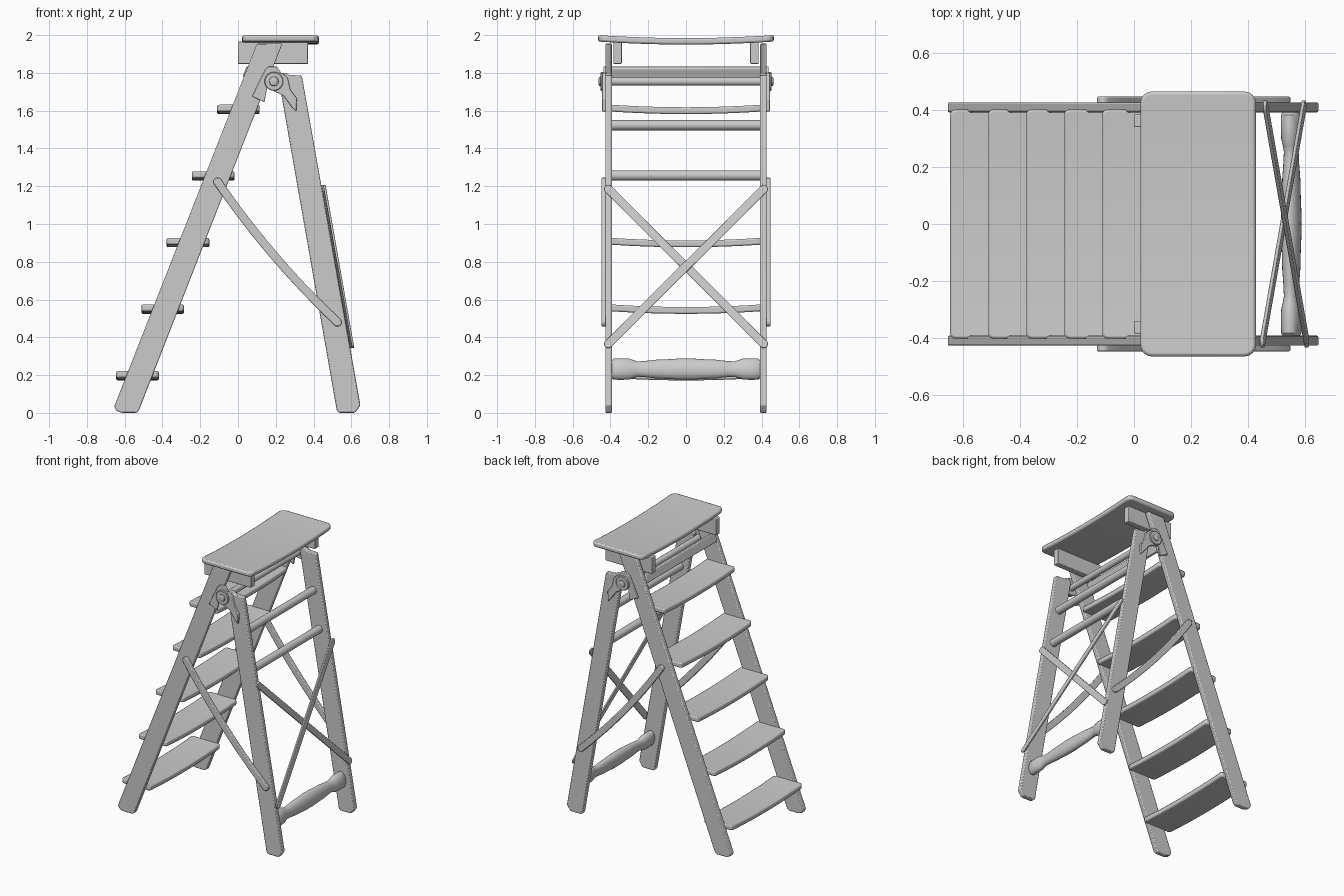
import bpy, bmesh
from math import sin, cos, pi, atan2
from mathutils import Vector, Matrix

if "Cube" in bpy.data.objects:
    bpy.data.objects.remove(bpy.data.objects["Cube"])

LEG_SLOPE = 0.176


def finish(name, bm, bevel=0.006):
    bmesh.ops.recalc_face_normals(bm, faces=bm.faces[:])
    me = bpy.data.meshes.new(name)
    bm.to_mesh(me)
    bm.free()
    ob = bpy.data.objects.new(name, me)
    bpy.context.collection.objects.link(ob)
    if bevel:
        m = ob.modifiers.new("bevel", 'BEVEL')
        m.width, m.segments, m.limit_method, m.angle_limit = bevel, 2, 'ANGLE', 0.6
    bpy.ops.object.select_all(action='DESELECT')
    ob.select_set(True)
    bpy.context.view_layer.objects.active = ob
    bpy.ops.object.shade_smooth_by_angle(angle=0.6)
    return ob


def prism(name, outline, w0, w1, fn, bevel=0.006):
    """Extrude a 2D outline from w0 to w1; fn maps (u, v, w) to space."""
    bm = bmesh.new()
    a = [bm.verts.new(fn(u, v, w0)) for u, v in outline]
    b = [bm.verts.new(fn(u, v, w1)) for u, v in outline]
    bm.faces.new(a)
    bm.faces.new(b[::-1])
    for i in range(len(a)):
        j = (i + 1) % len(a)
        bm.faces.new((a[i], b[i], b[j], a[j]))
    return finish(name, bm, bevel)


def strip(p, q, width, sag=0.0, n=12):
    """Outline of a round-ended bar from p to q, optionally bowed."""
    p, q = Vector(p), Vector(q)
    d = (q - p).normalized()
    nrm = Vector((-d.y, d.x))
    mid = [p.lerp(q, i / n) + nrm * sag * 4 * (i / n) * (1 - i / n) for i in range(n + 1)] if sag else [p, q]
    r = width / 2
    ang = atan2(nrm.y, nrm.x)
    cap = lambda c, s: [c + r * Vector((cos(ang + s - k * pi / 6), sin(ang + s - k * pi / 6))) for k in range(1, 6)]
    return ([m + nrm * r for m in mid] + cap(mid[-1], 0)
            + [m - nrm * r for m in mid[::-1]] + cap(mid[0], pi))


def board(name, x0, x1, half, z_end, thick, sag, corner, bevel):
    """Plank running along y, dished in the middle, with rounded plan corners."""
    n = 16
    ys = [half * (2 * i / n - 1) for i in range(n + 1)]
    top = [(y, z_end - sag * (1 - (y / half) ** 2)) for y in ys]
    out = top + [(y, z - thick) for y, z in top[::-1]]
    bm = bmesh.new()
    a = [bm.verts.new((x0, y, z)) for y, z in out]
    b = [bm.verts.new((x1, y, z)) for y, z in out]
    bm.faces.new(a)
    bm.faces.new(b[::-1])
    for i in range(len(a)):
        j = (i + 1) % len(a)
        bm.faces.new((a[i], b[i], b[j], a[j]))
    posts = [e for e in bm.edges
             if abs(e.verts[0].co.x - e.verts[1].co.x) < 1e-5
             and all(abs(abs(v.co.y) - half) < 1e-5 for v in e.verts)]
    bmesh.ops.bevel(bm, geom=posts, offset=corner, segments=4, profile=0.5, affect='EDGES')
    return finish(name, bm, bevel)


def lathe(name, x, z, profile, squash=1.0, tilt=0.0, bevel=0.0):
    """Turned part along y from (y, radius) pairs."""
    bm = bmesh.new()
    n = 24
    rot = Matrix.Rotation(tilt, 3, 'Y')
    rings = [[bm.verts.new(Vector((x, y, z)) + rot @ Vector((r * squash * cos(2 * pi * k / n), 0, r * sin(2 * pi * k / n))))
              for k in range(n)] for y, r in profile]
    for a, b in zip(rings, rings[1:]):
        for k in range(n):
            bm.faces.new((a[k], a[(k + 1) % n], b[(k + 1) % n], b[k]))
    bm.faces.new(rings[0])
    bm.faces.new(rings[-1][::-1])
    return finish(name, bm, bevel)


# Dished seat and five treads
board("seat", 0.022, 0.428, 0.465, 2.0, 0.034, 0.016, 0.04, 0.010)
for i in range(5):
    x = -0.645 + 0.1335 * i
    board(f"tread_{i + 1}", x, x + 0.226, 0.402, 0.222 + 0.3525 * i, 0.036, 0.014, 0.018, 0.008)

# Parts mirrored to both sides
for side, s in (("right", -1), ("left", 1)):
    fn = lambda u, v, w, s=s: (u, s * w, v)
    prism(f"front_rail_{side}",
          [(-0.655, 0.035), (-0.645, 0.012), (-0.62, 0.002), (-0.61, 0), (-0.54, 0), (-0.525, 0.012), (0.235, 1.955), (0.10, 1.955)],
          0.392, 0.427, fn)
    prism(f"back_leg_{side}",
          [(0.212, 1.785), (0.225, 1.80), (0.26, 1.80), (0.265, 1.79), (0.338, 1.785), (0.648, 0.04), (0.622, 0.003), (0.61, 0), (0.535, 0), (0.523, 0.012)],
          0.392, 0.427, fn)
    prism(f"seat_block_{side}", [(0, 1.848), (0.37, 1.848), (0.37, 1.965), (0, 1.965)], 0.34, 0.385, fn, 0.004)
    # Hinge leaves and pivot
    prism(f"front_hinge_leaf_{side}",
          [(0.145, 1.82), (0.165, 1.835), (0.205, 1.835), (0.235, 1.79), (0.24, 1.735), (0.20, 1.71), (0.155, 1.725), (0.14, 1.645), (0.075, 1.675), (0.105, 1.74)],
          0.424, 0.438, fn, 0.004)
    prism(f"back_hinge_leaf_{side}",
          [(0.155, 1.73), (0.15, 1.775), (0.19, 1.80), (0.235, 1.80), (0.262, 1.775), (0.278, 1.71), (0.312, 1.665), (0.308, 1.595), (0.285, 1.62), (0.24, 1.68), (0.185, 1.705)],
          0.424, 0.445, fn, 0.004)
    lathe(f"pivot_knob_{side}", 0.19, 1.755,
          [(s * 0.42, 0.05), (s * 0.45, 0.05), (s * 0.453, 0.046), (s * 0.453, 0.025), (s * 0.46, 0.023), (s * 0.464, 0.014)])
    # Curved side stay
    prism(f"side_stay_{side}", strip((-0.108, 1.223), (0.527, 0.48), 0.045, -0.026), 0.424, 0.447, fn, 0.005)

# Tilted crossbar on the front edge of the rails
c = Vector((0.052, 1.802))
d = Vector((0.366, 0.930))
t = Vector((0.930, -0.366))
prism("top_crossbar", [c + d * a * 0.03 + t * b * 0.018 for a, b in ((-1, -1), (-1, 1), (1, 1), (1, -1))],
      -0.395, 0.395, lambda u, v, w: (u, w, v))

# Pivot rod and round rungs of the back frame
lathe("pivot_rod", 0.19, 1.755, [(-0.43, 0.022), (0.43, 0.022)])
for i, z in enumerate((1.523, 1.257)):
    lathe(f"back_rung_{i + 1}", 0.59 - LEG_SLOPE * z, z, [(-0.395, 0.027), (0.395, 0.027)])

# Turned bottom rung
half = [(0, 0.056), (0.03, 0.057), (0.09, 0.053), (0.16, 0.050), (0.22, 0.043), (0.255, 0.041), (0.275, 0.047), (0.30, 0.056), (0.34, 0.058), (0.383, 0.057), (0.395, 0.045)]
lathe("turned_rung", 0.552, 0.232, [(-y, r) for y, r in half[:0:-1]] + half, 0.62, -0.17)

# Crossed braces on the back of the legs
for i, s in enumerate((-1, 1)):
    prism(f"cross_brace_{i + 1}", strip((s * 0.412, 1.185), (-s * 0.412, 0.365), 0.045),
          -0.002 + 0.010 * i, 0.010 + 0.010 * i,
          lambda u, v, w: (0.656 - LEG_SLOPE * v + w, u, v), 0.003)
